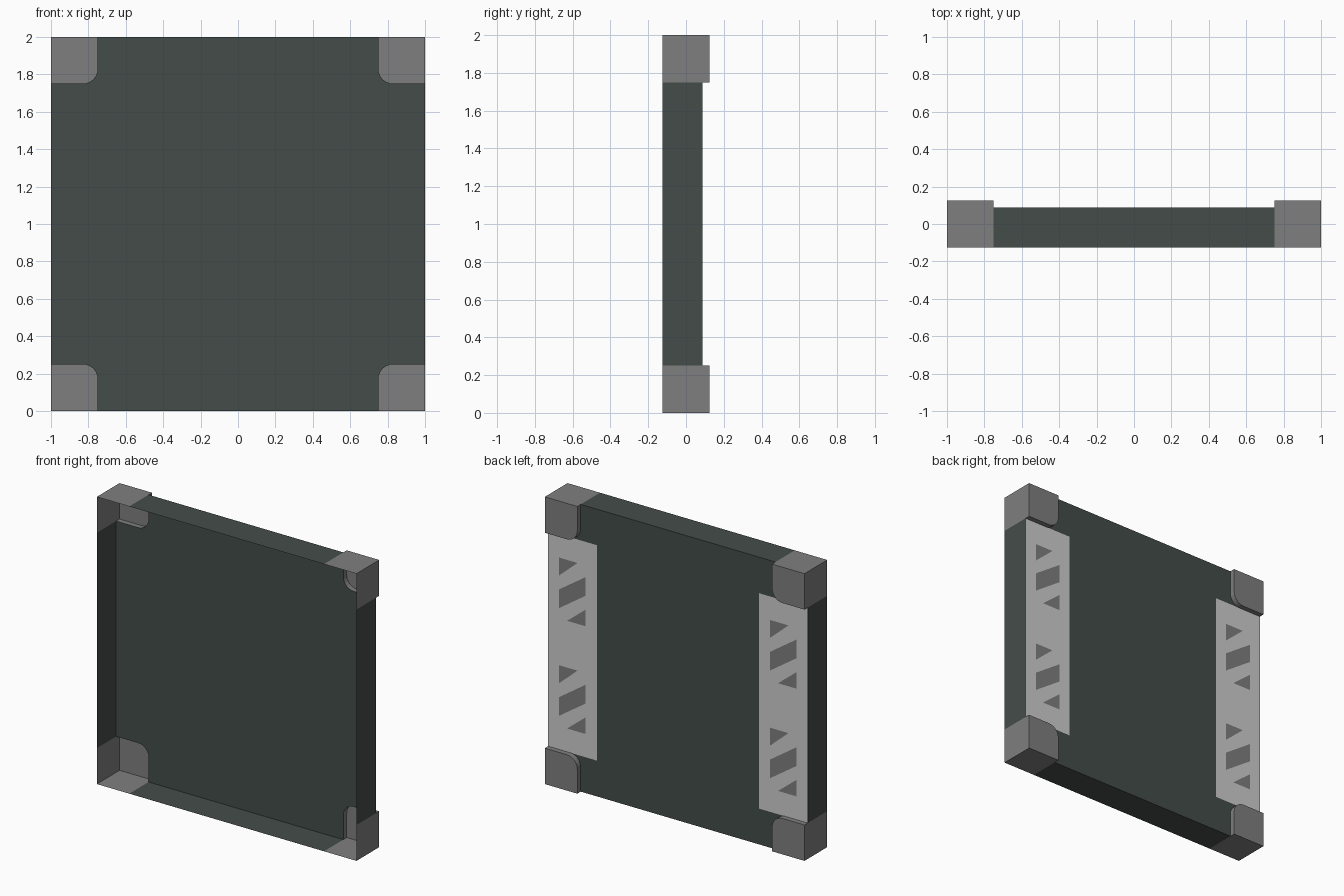
import bpy, bmesh, math
from mathutils import Vector

if "Cube" in bpy.data.objects:
    bpy.data.objects.remove(bpy.data.objects["Cube"])

FRONT, BACK, CAP = -0.125, 0.0875, 0.125   # depth planes
SIZE, RAD = 0.25, 0.08                     # corner cap size and rounding


def material(name, rgb):
    m = bpy.data.materials.new(name)
    m.diffuse_color = (*rgb, 1)
    m.use_nodes = True
    m.node_tree.nodes["Principled BSDF"].inputs["Base Color"].default_value = m.diffuse_color
    return m


DARK = material("dark green grey", (0.058, 0.073, 0.066))
GREY = material("mid grey", (0.212, 0.212, 0.212))
MARK = material("marking grey", (0.212, 0.212, 0.212))
PALE = material("pale grey", (0.62, 0.62, 0.62))


def make(name, faces, mat, ref):
    """Build a sheet object; every face is turned away from ref."""
    bm = bmesh.new()
    for pts in faces:
        bm.faces.new([bm.verts.new(p) for p in pts])
    bmesh.ops.remove_doubles(bm, verts=bm.verts[:], dist=1e-5)
    bm.normal_update()
    for f in bm.faces:
        if f.normal.dot(f.calc_center_median() - Vector(ref)) < 0:
            f.normal_flip()
    me = bpy.data.meshes.new(name)
    bm.to_mesh(me)
    bm.free()
    me.materials.append(mat)
    ob = bpy.data.objects.new(name, me)
    bpy.context.collection.objects.link(ob)
    return ob


def wall(a, b, y0, y1):
    """Strip joining two (x, z) points between two depths."""
    return [(a[0], y0, a[1]), (b[0], y0, b[1]), (b[0], y1, b[1]), (a[0], y1, a[1])]


def inner_edge(sx, sz):
    """Rounded inner outline of a corner cap, from side edge to top/bottom edge."""
    c = 1 - SIZE
    pts = [(1, c)]
    for i in range(7):
        t = math.radians(90 * i / 6)
        pts.append((c + RAD - RAD * math.sin(t), c + RAD - RAD * math.cos(t)))
    pts.append((c, 1))
    return [(sx * x, 1 + sz * z) for x, z in pts]


# Open tray: back sheet with its corners cut out, plus four thin rim walls
c = 1 - SIZE
outline = (inner_edge(1, 1) + inner_edge(-1, 1)[::-1]
           + inner_edge(-1, -1) + inner_edge(1, -1)[::-1])
tray = [[(x, BACK, z) for x, z in outline]]
for s in (-1, 1):
    tray.append(wall((s, 1 - c), (s, 1 + c), FRONT, BACK))
    tray.append(wall((-c, 1 + s), (c, 1 + s), FRONT, BACK))
make("panel_tray", tray, DARK, (0, 0, 1))

# Hollow corner caps standing proud at the back
for sx, h in ((-1, "left"), (1, "right")):
    for sz, v in ((-1, "bottom"), (1, "top")):
        edge = inner_edge(sx, sz)
        tip = (sx, 1 + sz)
        faces = [[(x, CAP, z) for x, z in edge + [tip]]]
        faces += [wall(a, b, BACK, CAP) for a, b in zip(edge, edge[1:])]
        for p in (edge[0], edge[-1]):
            faces.append(wall(p, tip, FRONT, BACK))
            faces.append(wall(p, tip, BACK, CAP))
        make(f"{v}_{h}_corner_cap", faces, GREY, (sx * 0.88, 0, 1 + sz * 0.88))

# Pale back strips, each with two groups of diagonal warning stripes
W, H = 0.102, 0.212
SHAPES = [
    [(W, H), (-0.04, H), (W, H - 0.125)],
    [(W, -0.01), (W, -0.14), (-W, 0.0), (-W, 0.13)],
    [(-W, -H), (0.04, -H), (-W, -H + 0.115)],
]
for cx, h in ((-0.8125, "left"), (0.8125, "right")):
    y = BACK + 0.0015
    strip = [(cx + i * 0.1875, y, 1 + j * 0.75)
             for i, j in ((-1, -1), (1, -1), (1, 1), (-1, 1))]
    make(f"{h}_back_strip", [strip], PALE, (0, 0, 1))
    marks = [[(cx + x, y + 0.0015, cz + z) for x, z in s]
             for cz in (0.625, 1.375) for s in SHAPES]
    make(f"{h}_strip_stripes", marks, MARK, (0, 0, 1))
